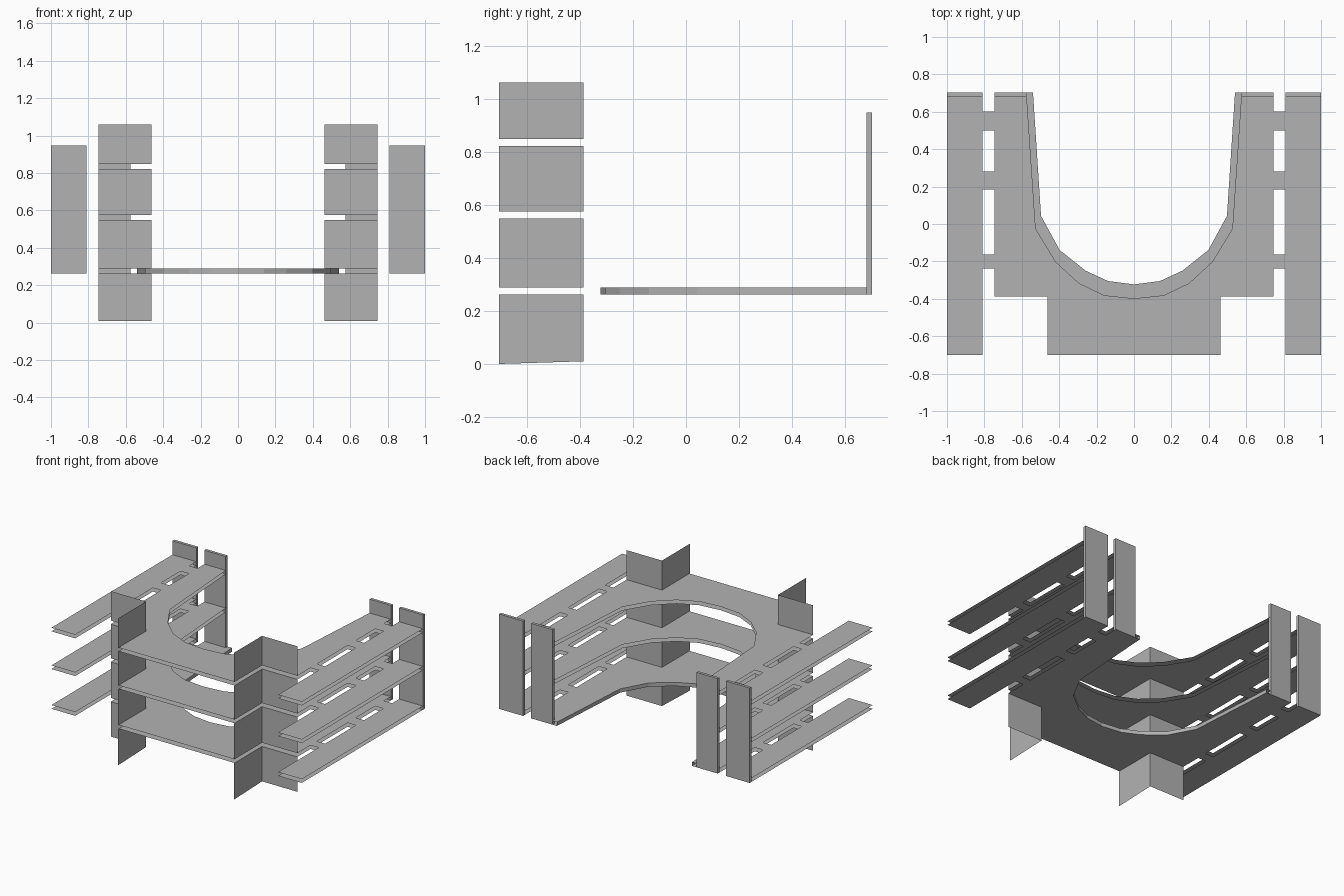
import bpy
import bmesh

cube = bpy.data.objects.get("Cube")
if cube:
    bpy.data.objects.remove(cube, do_unlink=True)

grey = bpy.data.materials.new("plain grey")
grey.use_nodes = True
grey.diffuse_color = (0.45, 0.45, 0.45, 1)
grey.node_tree.nodes["Principled BSDF"].inputs["Base Color"].default_value = (0.45, 0.45, 0.45, 1)

# Shared dimensions
FRONT, NOTCH, BACK_IN, BACK = -0.70, -0.387, 0.681, 0.702
CORNER_X, INNER_X, OUTER_X = 0.463, 0.745, 0.81
SHELVES = [(0.262, 0.289), (0.549, 0.575), (0.821, 0.847)]
BRIDGES = [(-0.237, -0.163), (0.185, 0.281), (0.501, 0.602)]

# Half outlines of the cutout, from the back end to the middle
NARROW = [(0.54, BACK), (0.497, 0.043), (0.397, -0.14), (0.258, -0.25), (0.139, -0.305), (0, -0.323)]
WIDE = [(0.575, BACK), (0.526, -0.025), (0.418, -0.203), (0.295, -0.316), (0.16, -0.381), (0, -0.398)]


def make(name, faces):
    """One object from a list of polygons."""
    bm = bmesh.new()
    for pts in faces:
        bm.faces.new([bm.verts.new(p) for p in pts])
    bmesh.ops.remove_doubles(bm, verts=bm.verts[:], dist=0.0001)
    mesh = bpy.data.meshes.new(name)
    bm.to_mesh(mesh)
    bm.free()
    mesh.materials.append(grey)
    obj = bpy.data.objects.new(name, mesh)
    bpy.context.collection.objects.link(obj)
    return obj


def flat(points, z, up):
    pts = [(x, y, z) for x, y in points]
    return pts if up else pts[::-1]


def rect(x0, x1, y0, y1):
    if x0 > x1:
        x0, x1 = x1, x0
    return [(x0, y0), (x1, y0), (x1, y1), (x0, y1)]


def full_arch(half):
    """Cutout outline from the right side (+x) round to the other."""
    return half + [(-x, y) for x, y in half[-2::-1]]


def sheet(half, z, up):
    """Horizontal sheet: U-shaped body, outer rails and joining bridges."""
    side = [(CORNER_X, FRONT), (CORNER_X, NOTCH), (INNER_X, NOTCH), (INNER_X, BACK)]
    body = [(-x, y) for x, y in side[::-1]] + side + full_arch(half)
    faces = [flat(body, z, up)]
    for s in (1, -1):
        faces.append(flat(rect(s * OUTER_X, s, FRONT, BACK), z, up))
        for y0, y1 in BRIDGES:
            faces.append(flat(rect(s * INNER_X, s * OUTER_X, y0, y1), z, up))
    return faces


# Shelves: a top and a bottom sheet; only the lowest has a rim round its cutout
for name, (low, high) in zip(("lower", "middle", "upper"), SHELVES):
    half = NARROW if name == "lower" else WIDE
    make(name + "_shelf", sheet(half, high, True) + sheet(half, low, False))
arch = full_arch(NARROW)
low, high = SHELVES[0]
make("lower_shelf_rim", [
    [(*a, low), (*a, high), (*b, high), (*b, low)] for a, b in zip(arch, arch[1:])])

# Front corner panels: L-shaped, interrupted at each shelf
levels = [0.01] + [z for pair in SHELVES for z in pair] + [1.06]
for side, s in (("left", 1), ("right", -1)):
    faces = []
    for i, (z0, z1) in enumerate(zip(levels[::2], levels[1::2])):
        foot = 0 if i == 0 else z0
        c, e = s * CORNER_X, s * INNER_X
        f = FRONT - 0.005
        along_y = [(c, f, foot), (c, NOTCH, z0), (c, NOTCH, z1), (c, f, z1)]
        along_x = [(c, NOTCH, z0), (e, NOTCH, z0), (e, NOTCH, z1), (c, NOTCH, z1)]
        faces += [along_y, along_x] if s > 0 else [along_y[::-1], along_x[::-1]]
    make(side + "_corner_panel", faces)


def upright(name, x0, x1, z0, z1):
    """Thin back upright, open underneath where it meets the shelf."""
    ring = rect(x0, x1, BACK_IN, BACK)
    faces = [flat(ring, z1, True)]
    for a, b in zip(ring, ring[1:] + ring[:1]):
        faces.append([(*a, z0), (*b, z0), (*b, z1), (*a, z1)])
    make(name, faces)


# Back uprights, two on each side
for side, s in (("left", 1), ("right", -1)):
    upright(side + "_inner_upright", s * WIDE[0][0], s * INNER_X, low, 0.947)
    upright(side + "_outer_upright", s * OUTER_X, s, low, 0.947)
